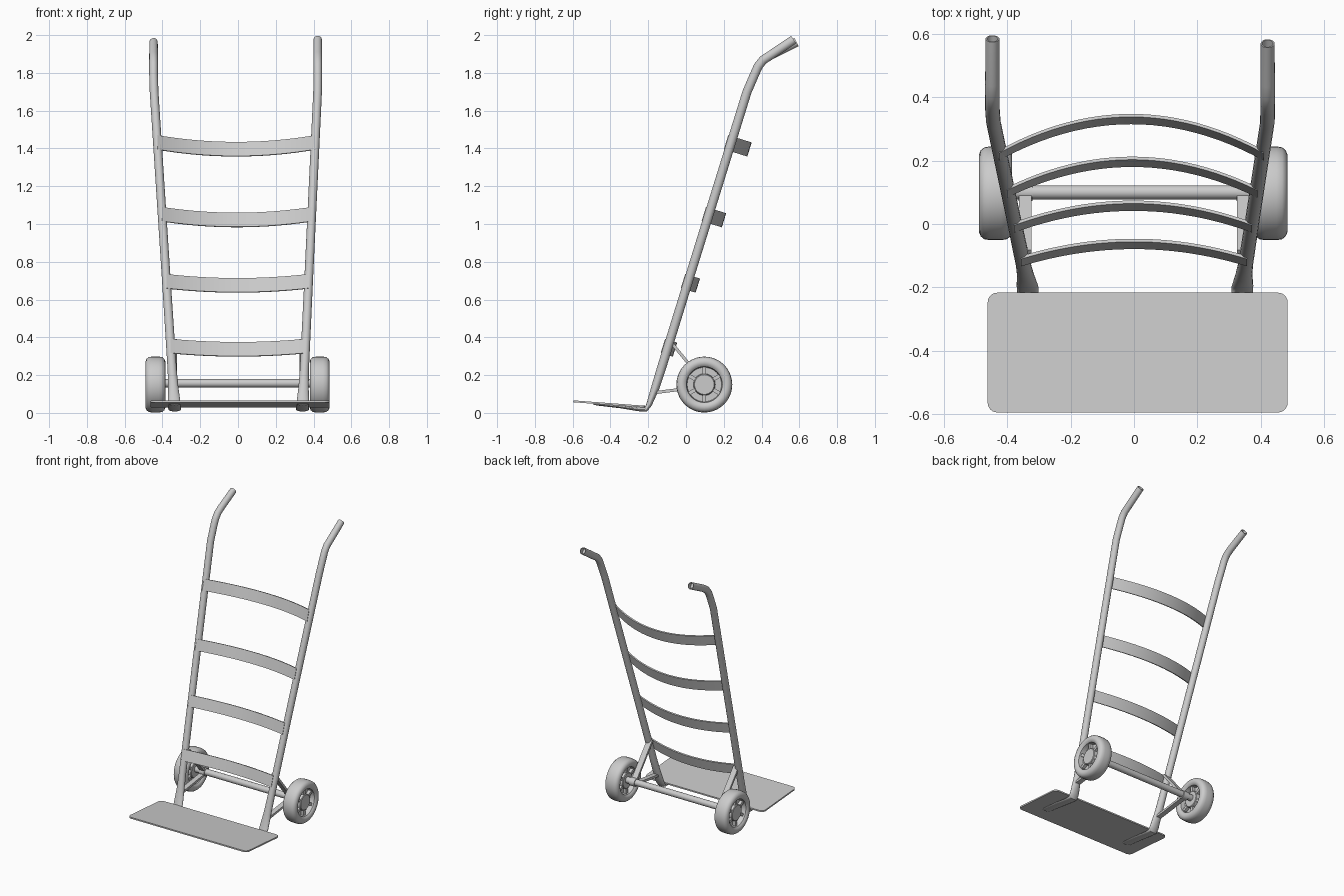
import bpy, bmesh, math
from mathutils import Vector

if "Cube" in bpy.data.objects:
    bpy.data.objects.remove(bpy.data.objects["Cube"])

N = Vector((0, 0.955, -0.296))   # rearward normal of the leaning frame
U = Vector((0, 0.296, 0.955))    # direction up the frame
X = Vector((1, 0, 0))


def finish(name, bm, angle=35):
    bmesh.ops.recalc_face_normals(bm, faces=bm.faces)
    me = bpy.data.meshes.new(name)
    bm.to_mesh(me)
    bm.free()
    ob = bpy.data.objects.new(name, me)
    bpy.context.collection.objects.link(ob)
    bpy.ops.object.select_all(action='DESELECT')
    ob.select_set(True)
    bpy.context.view_layer.objects.active = ob
    bpy.ops.object.shade_smooth_by_angle(angle=math.radians(angle))
    return ob


def skin(bm, rings):
    """Join a list of equal-sized rings and cap both ends."""
    vs = [[bm.verts.new(p) for p in r] for r in rings]
    n = len(vs[0])
    for a, b in zip(vs, vs[1:]):
        for i in range(n):
            j = (i + 1) % n
            bm.faces.new((a[i], a[j], b[j], b[i]))
    bm.faces.new(vs[0])
    bm.faces.new(vs[-1])


def oval(c, a, b, n=20):
    return [c + a * math.cos(2 * math.pi * i / n) + b * math.sin(2 * math.pi * i / n)
            for i in range(n)]


def rect(c, a, b):
    return [c + a + b, c - a + b, c - a - b, c + a - b]


def rail_x(s, z):
    if s < 0:
        return max(-0.447, -0.337 - 0.065 * (z - 0.05))
    return min(0.422, 0.343 + 0.0475 * (z - 0.05))


def rail_y(z):
    return -0.19 + 0.31 * (z - 0.045)


for s, side in ((-1, "left"), (1, "right")):
    # Side rail: flattened foot, straight tube, bent open handle (y, z, half width, half depth)
    ey, ez = (0.585, 1.963) if s < 0 else (0.570, 1.976)
    path = [(-0.49, 0.047, 0.022, 0.004), (-0.47, 0.045, 0.031, 0.006),
            (-0.35, 0.032, 0.033, 0.007), (-0.245, 0.018, 0.033, 0.010),
            (-0.212, 0.018, 0.034, 0.012), (-0.195, 0.045, 0.034, 0.015),
            (-0.162, 0.135, 0.027, 0.022), (-0.132, 0.23, 0.024, 0.024)]
    path += [(rail_y(z), z, 0.023, 0.024) for z in (0.7, 1.2, 1.7)]
    path += [(0.362, 1.79, 0.023, 0.024), (0.382, 1.835, 0.023, 0.024),
             (0.408, 1.868, 0.023, 0.024), (0.445, 1.892, 0.023, 0.024),
             (ey, ez, 0.022, 0.024)]
    rings = []
    for i, (y, z, w, d) in enumerate(path):
        p, q = path[max(i - 1, 0)], path[min(i + 1, len(path) - 1)]
        t = Vector((0, q[0] - p[0], q[1] - p[1])).normalized()
        c = Vector((rail_x(s, z), y, z))
        rings.append(oval(c, X * w, t.cross(X) * d))
    rings.append(oval(c, X * w * 0.8, t.cross(X) * d * 0.8))
    rings.append(oval(c - t * 0.03, X * w * 0.8, t.cross(X) * d * 0.8))
    bm = bmesh.new()
    skin(bm, rings)
    finish(side + "_rail", bm, 50)

    # Axle struts
    bm = bmesh.new()
    xs = -0.343 if s < 0 else 0.346
    for a, b, w in (((-0.088, 0.385), (0.092, 0.165), 0.020),
                    ((-0.165, 0.107), (0.09, 0.140), 0.018)):
        a, b = Vector((xs, *a)), Vector((xs, *b))
        nn = (b - a).normalized().cross(X)
        skin(bm, [rect(p, X * w, nn * 0.008) for p in (a, b)])
    # Collar that holds the axle
    skin(bm, [oval(Vector((xs + o, 0.1, 0.155)), Vector((0, 0.028, 0)), Vector((0, 0, 0.028)))
              for o in (-0.022, 0.022)])
    finish(side + "_axle_bracket", bm)

    # Wheel: turned profile (distance along axle, radius)
    half = [(0.036, 0.001), (0.036, 0.052), (0.032, 0.056), (0.008, 0.058), (0.008, 0.091),
            (0.041, 0.095), (0.047, 0.102), (0.052, 0.112), (0.052, 0.124),
            (0.047, 0.136), (0.036, 0.145), (0.018, 0.148)]
    prof = half + [(-x, r) for x, r in reversed(half)]
    wc = Vector((-0.437 if s < 0 else 0.432, 0.097, 0.150))
    bm = bmesh.new()
    skin(bm, [oval(wc + X * x, Vector((0, r, 0)), Vector((0, 0, r)), 40) for x, r in prof])
    for k in range(6):
        ang = math.radians(90 + 60 * k)
        d = Vector((0, math.cos(ang), math.sin(ang)))
        skin(bm, [rect(wc + d * r, X * 0.030, d.cross(X) * 0.010) for r in (0.05, 0.097)])
    finish(side + "_wheel", bm)

# Axle
bm = bmesh.new()
skin(bm, [oval(Vector((x, 0.1, 0.157)), Vector((0, 0.022, 0)), Vector((0, 0, 0.022)))
          for x in (-0.41, 0.41)])
finish("axle", bm)

# Curved crossbars (height on rails, rearward bow)
for k, (z, bow) in enumerate(((0.347, 0.035), (0.69, 0.050), (1.045, 0.080), (1.425, 0.098))):
    xl, xr = rail_x(-1, z), rail_x(1, z)
    bm = bmesh.new()
    rings = []
    for i in range(25):
        t = -1 + i / 12
        off = -0.022 + (bow + 0.022) * (1 - t * t)
        c = Vector(((xl + xr) / 2 + t * (xr - xl) / 2, rail_y(z), z)) + N * off
        rings.append(rect(c, N * 0.005, U * 0.039))
    skin(bm, rings)
    finish("crossbar_%d" % (k + 1), bm)

# Toe plate with rounded corners, rising to the front
outline = []
for cx, cy, a0 in ((0.455, -0.247, 0), (-0.432, -0.247, 90), (-0.432, -0.565, 180), (0.455, -0.565, 270)):
    for k in range(7):
        a = math.radians(a0 + 15 * k)
        outline.append((cx + 0.03 * math.cos(a), cy + 0.03 * math.sin(a)))
bm = bmesh.new()
skin(bm, [[Vector((x, y, 0.033 - 0.075 * (y + 0.22) + dz)) for x, y in outline]
          for dz in (-0.005, 0.005)])
finish("toe_plate", bm)
